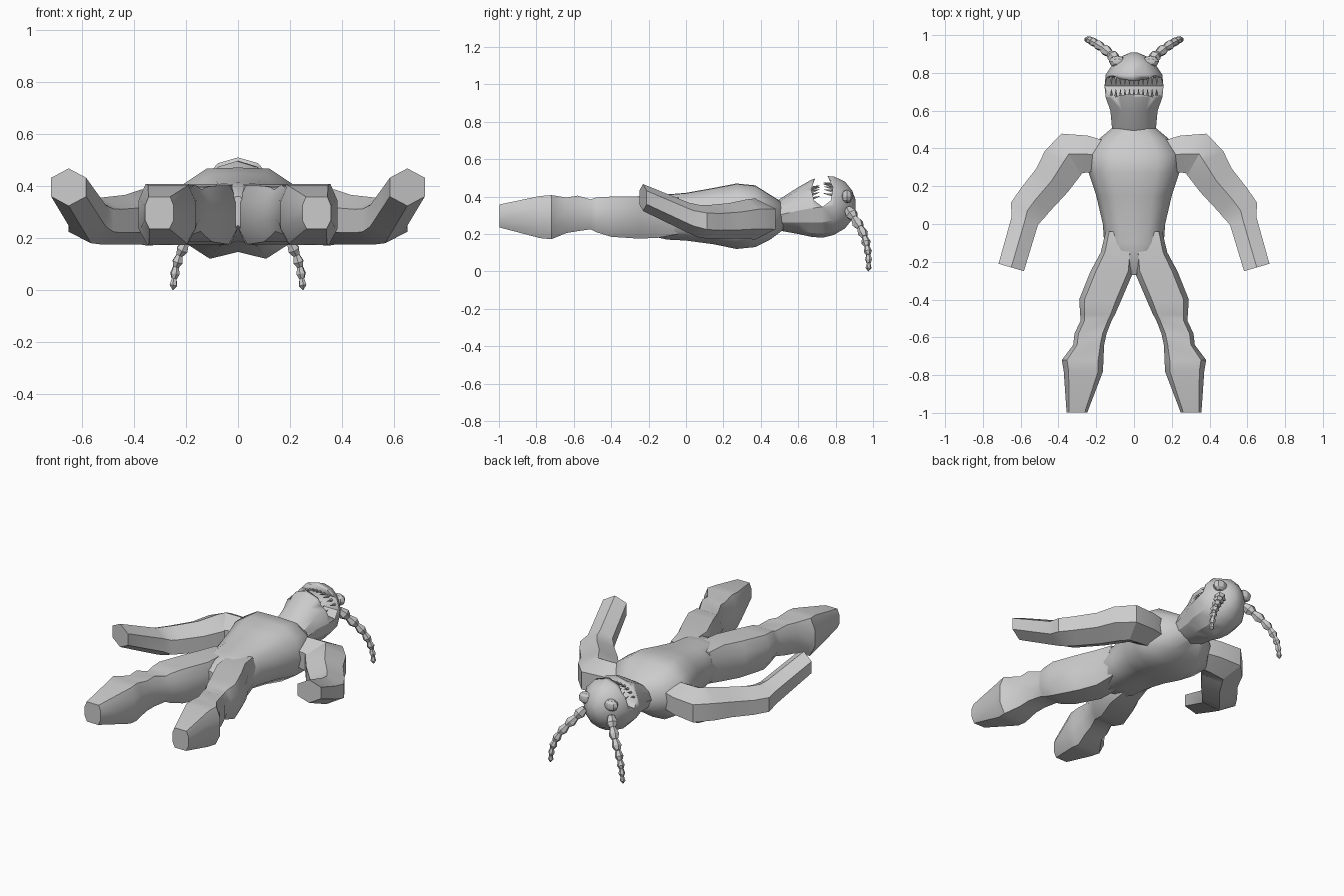
import bpy, bmesh, math
from mathutils import Vector, Matrix

cube = bpy.data.objects.get("Cube")
if cube:
    bpy.data.objects.remove(cube, do_unlink=True)

grey = bpy.data.materials.new("plain_grey")
grey.use_nodes = True
grey.diffuse_color = (0.6, 0.6, 0.6, 1)
grey.node_tree.nodes["Principled BSDF"].inputs["Base Color"].default_value = (0.6, 0.6, 0.6, 1)


def finish(name, bm, mirror=False, angle=28):
    bmesh.ops.recalc_face_normals(bm, faces=bm.faces)
    mesh = bpy.data.meshes.new(name)
    bm.to_mesh(mesh)
    bm.free()
    mesh.materials.append(grey)
    obj = bpy.data.objects.new(name, mesh)
    bpy.context.collection.objects.link(obj)
    bpy.ops.object.select_all(action='DESELECT')
    obj.select_set(True)
    bpy.context.view_layer.objects.active = obj
    bpy.ops.object.shade_smooth_by_angle(angle=math.radians(angle))
    if mirror:
        mod = obj.modifiers.new("mirror", 'MIRROR')
        mod.use_mirror_merge = False
    return obj


def loft(name, profile, stations, mirror=False, turn=False, angle=28):
    """Skin a unit profile along stations of (x, y, z, half width, half height)."""
    bm = bmesh.new()
    rings = []
    last = len(stations) - 1
    for i, (x, y, z, w, h) in enumerate(stations):
        side = Vector((1, 0, 0))
        if turn:
            a, b = stations[max(i - 1, 0)], stations[min(i + 1, last)]
            side = Vector((a[1] - b[1], b[0] - a[0], 0)).normalized()
        rings.append([bm.verts.new(Vector((x, y, z)) + side * u * w + Vector((0, 0, v * h)))
                      for u, v in profile])
    n = len(profile)
    for a, b in zip(rings, rings[1:]):
        for i in range(n):
            bm.faces.new((a[i], a[(i + 1) % n], b[(i + 1) % n], b[i]))
    bm.faces.new(rings[0])
    bm.faces.new(rings[-1])
    return finish(name, bm, mirror, angle)


def span(y, w, low, high, x=0):
    """Station from a width and a lower and upper height."""
    return (x, y, (low + high) / 2, w, (high - low) / 2)


def cone(bm, a, b, r1, r2, sides=6):
    a, b = Vector(a), Vector(b)
    d = b - a
    m = Matrix.Translation((a + b) / 2) @ d.to_track_quat('Z', 'Y').to_matrix().to_4x4()
    bmesh.ops.create_cone(bm, cap_ends=True, segments=sides, radius1=r1, radius2=r2,
                          depth=d.length, matrix=m)


def both_sides(half):
    return half + [(-u, v) for u, v in reversed(half) if u > 0]


# Cross-sections
body_shape = both_sides([(0, 1), (0.5, 0.98), (0.86, 0.65), (1, 0), (0.88, -0.62), (0.45, -1), (0, -0.85)])
limb_shape = both_sides([(0.75, 1), (1, 0.45), (1, -0.45), (0.7, -1)])
hex_shape = both_sides([(0, 1), (1, 0.5), (1, -0.5), (0, -1)])
head_shape = [(math.sin(i * math.pi / 6), math.cos(i * math.pi / 6)) for i in range(12)]

# Torso from crotch to neck
loft("torso", body_shape, [
    span(-0.27, 0.02, 0.24, 0.36), span(-0.19, 0.11, 0.19, 0.4),
    span(-0.1, 0.158, 0.17, 0.412), span(0.0, 0.165, 0.165, 0.42),
    span(0.15, 0.2, 0.145, 0.447), span(0.27, 0.24, 0.12, 0.47),
    span(0.37, 0.25, 0.13, 0.46), span(0.45, 0.185, 0.17, 0.41),
    span(0.53, 0.09, 0.23, 0.36)], angle=50)

# Legs with broad hips, knees and tapering feet
loft("legs", limb_shape, [
    span(-0.04, 0.075, 0.2, 0.395, 0.075), span(-0.15, 0.088, 0.18, 0.405, 0.088),
    span(-0.25, 0.114, 0.175, 0.402, 0.116), span(-0.4, 0.112, 0.185, 0.4, 0.178),
    span(-0.48, 0.092, 0.21, 0.395, 0.193), span(-0.51, 0.082, 0.225, 0.385, 0.2),
    span(-0.58, 0.085, 0.215, 0.405, 0.23), span(-0.64, 0.082, 0.205, 0.395, 0.24),
    span(-0.72, 0.11, 0.172, 0.408, 0.272), span(-0.78, 0.104, 0.178, 0.403, 0.268),
    span(-0.997, 0.055, 0.235, 0.358, 0.302)], mirror=True, angle=40)

# Arms with square shoulders, jutting elbows and forearms rising to blunt ends
loft("arms", hex_shape, [
    (0.16, 0.36, 0.29, 0.08, 0.1), (0.25, 0.37, 0.285, 0.098, 0.105),
    (0.345, 0.37, 0.28, 0.115, 0.11), (0.375, 0.325, 0.28, 0.115, 0.105),
    (0.435, 0.23, 0.27, 0.104, 0.095), (0.525, 0.125, 0.265, 0.098, 0.09),
    (0.565, 0.07, 0.268, 0.096, 0.088), (0.578, 0.017, 0.285, 0.073, 0.082),
    (0.65, -0.23, 0.395, 0.07, 0.072)], mirror=True, turn=True)

# Head facing upward
head = loft("head", head_shape, [
    span(0.45, 0.1, 0.23, 0.35), span(0.49, 0.115, 0.22, 0.38),
    span(0.6, 0.125, 0.2, 0.45), span(0.67, 0.15, 0.185, 0.49),
    span(0.73, 0.156, 0.18, 0.51), span(0.79, 0.15, 0.195, 0.508),
    span(0.85, 0.11, 0.23, 0.48), span(0.89, 0.06, 0.28, 0.43),
    span(0.907, 0.02, 0.33, 0.38)])

# Mouth opening cut right across the face
bm = bmesh.new()
outline = [(0.705, 0.54), (0.742, 0.54), (0.785, 0.45), (0.775, 0.38),
           (0.73, 0.345), (0.685, 0.38), (0.67, 0.44)]
face = bm.faces.new([bm.verts.new((-0.3, y, z)) for y, z in outline])
wall = bmesh.ops.extrude_face_region(bm, geom=[face])["geom"]
bmesh.ops.translate(bm, vec=(0.6, 0, 0), verts=[v for v in wall if isinstance(v, bmesh.types.BMVert)])
cutter = finish("mouth_cutter", bm)
cutter.hide_render = True
cut = head.modifiers.new("mouth", 'BOOLEAN')
cut.operation = 'DIFFERENCE'
cut.solver = 'EXACT'
cut.object = cutter
bpy.context.view_layer.objects.active = head
bpy.ops.object.modifier_apply(modifier="mouth")
bpy.data.objects.remove(cutter, do_unlink=True)

# Two rows of small pointed teeth
bm = bmesh.new()
for i in range(-5, 6):
    x = i * 0.024
    z = 0.465 - 4 * x * x
    cone(bm, (x, 0.785, z), (x, 0.735, z + 0.01), 0.009, 0.001, 5)
    cone(bm, (x, 0.67, z - 0.02), (x, 0.715, z - 0.005), 0.009, 0.001, 5)
finish("teeth", bm)

# Bulging eyes
bm = bmesh.new()
bmesh.ops.create_uvsphere(bm, u_segments=8, v_segments=6, radius=1,
                          matrix=Matrix.Translation((0.088, 0.86, 0.4)) @ Matrix.Diagonal((0.045, 0.032, 0.035, 1)))
finish("eyes", bm, mirror=True)

# Beaded antennae curling down behind the head
bm = bmesh.new()
path = [Vector(p) for p in [
    (0.09, 0.865, 0.335), (0.125, 0.9, 0.285), (0.165, 0.932, 0.235), (0.2, 0.955, 0.185),
    (0.224, 0.968, 0.135), (0.238, 0.975, 0.09), (0.245, 0.977, 0.045), (0.25, 0.975, 0.0)]]
for i, (a, b) in enumerate(zip(path, path[1:])):
    r = 0.034 - 0.003 * i
    mid = a.lerp(b, 0.6)
    tip = 0.001 if i == len(path) - 2 else r * 0.6
    cone(bm, a, mid, r * 0.6, r)
    cone(bm, mid, b, r, tip)
finish("antennae", bm, mirror=True)
